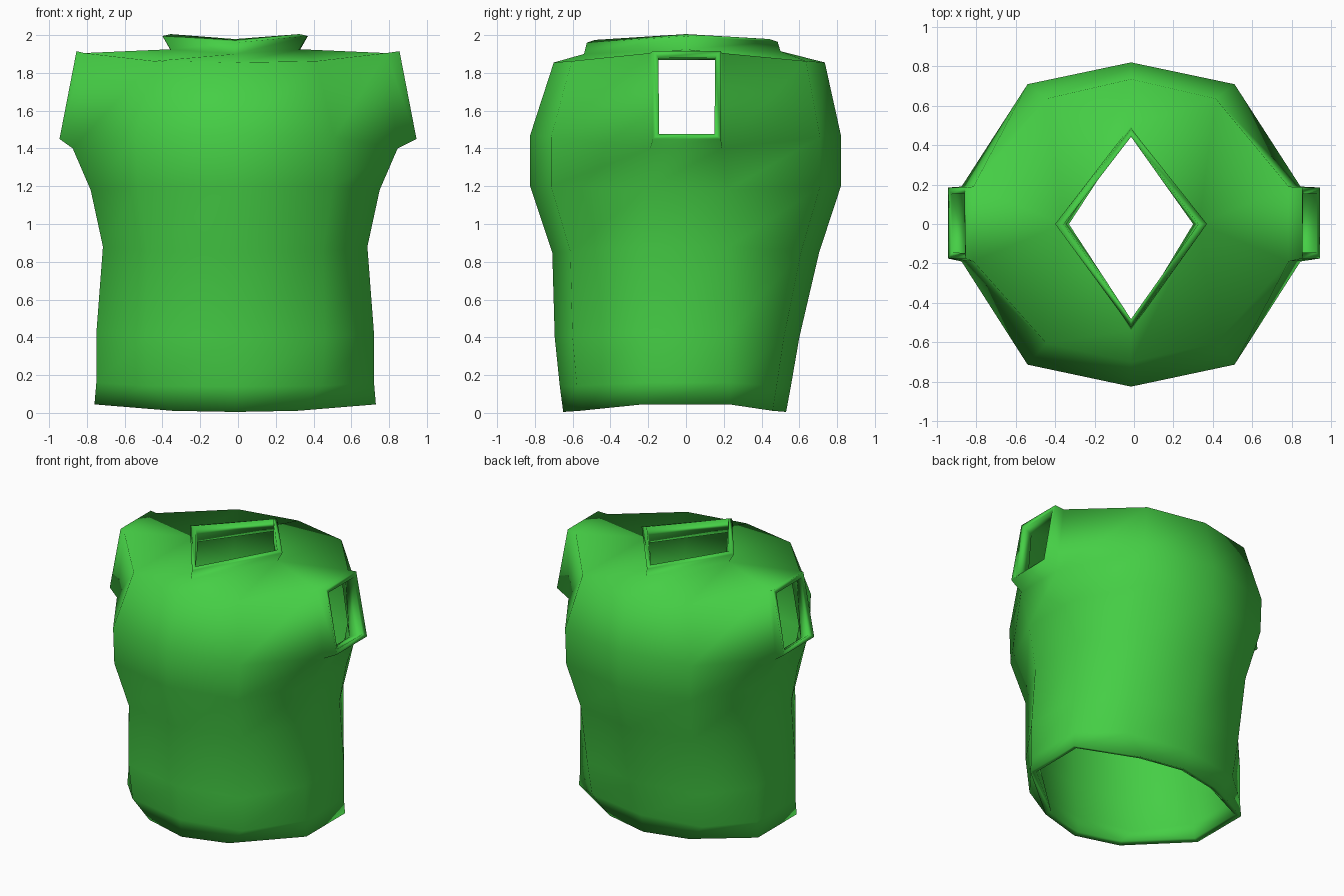
import bpy, bmesh

if "Cube" in bpy.data.objects:
    bpy.data.objects.remove(bpy.data.objects["Cube"])

# Body rows: centre z, side z, half width, front y, back y, side half depth, diagonal column x
ROWS = [
    (0.005, 0.045, 0.745, -0.65, 0.53, 0.23, 0.33),
    (0.14, 0.16, 0.735, -0.668, 0.555, 0.23, 0.46),
    (0.40, 0.42, 0.735, -0.695, 0.60, 0.23, 0.475),
    (0.85, 0.88, 0.70, -0.708, 0.705, 0.23, 0.465),
    (1.20, 1.18, 0.765, -0.825, 0.82, 0.22, 0.515),
    (1.47, 1.40, 0.86, -0.825, 0.82, 0.19, 0.525),
    (1.855, 1.905, 0.80, -0.70, 0.735, 0.19, 0.43),
]
SHIFT = -0.015
bm = bmesh.new()


def ring(points):
    return [bm.verts.new(p) for p in points]


def bridge(a, b, skip=()):
    n = len(a)
    for i in range(n):
        if i not in skip:
            j = (i + 1) % n
            bm.faces.new((a[i], a[j], b[j], b[i]))


def body_row(zc, zs, w, yf, yb, d, x):
    # Ten-sided ring, counter-clockwise from the front centre
    zm = zc + 0.15 * (zs - zc)
    pts = [(0, yf, zc), (x, yf * 0.865, zm), (w, -d, zs), (w, d, zs), (x, yb * 0.865, zm),
           (0, yb, zc), (-x, yb * 0.865, zm), (-w, d, zs), (-w, -d, zs), (-x, yf * 0.865, zm)]
    return ring([(px + SHIFT, py, pz) for px, py, pz in pts])


# Torso, leaving the two armholes open in the top band
rows = [body_row(*r) for r in ROWS]
for k in range(len(rows) - 1):
    bridge(rows[k], rows[k + 1], (2, 7) if k == len(rows) - 2 else ())

# Short sleeves
for a, b, s in ((2, 3, 1), (8, 7, -1)):
    low, top = rows[-2], rows[-1]
    base = [low[a], low[b], top[b], top[a]]
    rim = ring([(s * 0.945, -0.175, 1.45), (s * 0.945, 0.185, 1.45),
                (s * 0.855, 0.185, 1.915), (s * 0.855, -0.175, 1.915)])
    bridge(base, rim)

# Shoulders closing in to the diamond neck
neck = ring([(SHIFT, -0.54, 1.90), (0.345 + SHIFT, 0, 1.925),
             (SHIFT, 0.50, 1.915), (-0.345 + SHIFT, 0, 1.925)])
t = rows[-1]
F, R, B, L = neck
for f in ((t[0], t[1], R, F), (t[1], t[2], R), (t[2], t[3], R), (t[3], t[4], R),
          (t[4], t[5], B, R), (t[5], t[6], L, B), (t[6], t[7], L),
          (t[7], t[8], L), (t[8], t[9], L), (t[9], t[0], F, L)):
    bm.faces.new(f)

# Collar
collar = ring([(SHIFT, -0.525, 1.96), (0.385 + SHIFT, 0, 1.995),
               (SHIFT, 0.485, 1.965), (-0.385 + SHIFT, 0, 1.995)])
bridge(neck, collar)

bmesh.ops.recalc_face_normals(bm, faces=bm.faces)
for f in bm.faces:
    f.smooth = True
mesh = bpy.data.meshes.new("shirt")
bm.to_mesh(mesh)
bm.free()
shirt = bpy.data.objects.new("shirt", mesh)
bpy.context.collection.objects.link(shirt)

# Cloth thickness, inwards
solid = shirt.modifiers.new("thickness", 'SOLIDIFY')
solid.thickness = 0.045
solid.offset = -1

mat = bpy.data.materials.new("green_cloth")
mat.diffuse_color = (0.06, 0.62, 0.06, 1)
mat.use_nodes = True
mat.node_tree.nodes["Principled BSDF"].inputs["Base Color"].default_value = mat.diffuse_color
mesh.materials.append(mat)
